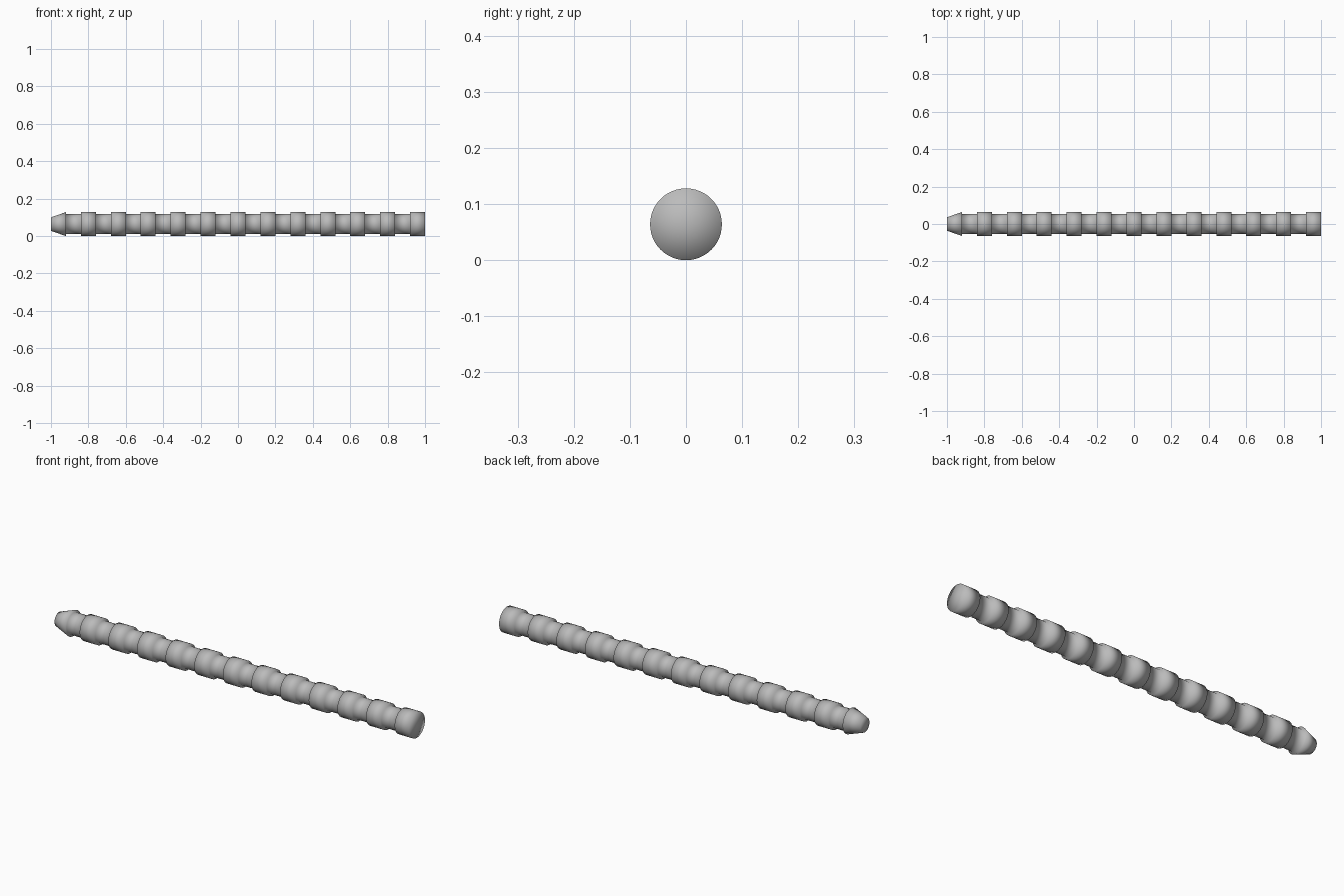
import bpy, bmesh, math

if "Cube" in bpy.data.objects:
    bpy.data.objects.remove(bpy.data.objects["Cube"])

SIDES = 48
R_BIG, R_SMALL, R_TIP = 0.064, 0.053, 0.036
STEP = 2 / 25  # 25 equal sections along the rod

# Half profile (x, radius): tapered tip, then alternating necks and ribs
profile = [(-1, R_TIP), (-1 + STEP, R_BIG)]
for i in range(1, 25):
    r = R_SMALL if i % 2 else R_BIG
    profile += [(-1 + i * STEP, r), (-1 + (i + 1) * STEP, r)]

# Lathe the profile around the long axis
bm = bmesh.new()
rings = []
for x, r in profile:
    rings.append([bm.verts.new((x, r * math.cos(2 * math.pi * k / SIDES),
                                R_BIG + r * math.sin(2 * math.pi * k / SIDES)))
                  for k in range(SIDES)])
for a, b in zip(rings, rings[1:]):
    for k in range(SIDES):
        n = (k + 1) % SIDES
        bm.faces.new((a[k], a[n], b[n], b[k]))

# Flat end caps
for ring, x in ((rings[0], -1), (rings[-1], 1)):
    c = bm.verts.new((x, 0, R_BIG))
    for k in range(SIDES):
        bm.faces.new((c, ring[k], ring[(k + 1) % SIDES]))
bmesh.ops.recalc_face_normals(bm, faces=bm.faces)
for f in bm.faces:
    f.smooth = True

mesh = bpy.data.meshes.new("ribbed_rod")
bm.to_mesh(mesh)
bm.free()
rod = bpy.data.objects.new("ribbed_rod", mesh)
bpy.context.collection.objects.link(rod)

# Plain grey
mat = bpy.data.materials.new("grey")
mat.diffuse_color = (0.5, 0.5, 0.5, 1)
mat.use_nodes = True
mat.node_tree.nodes["Principled BSDF"].inputs["Base Color"].default_value = mat.diffuse_color
mesh.materials.append(mat)
